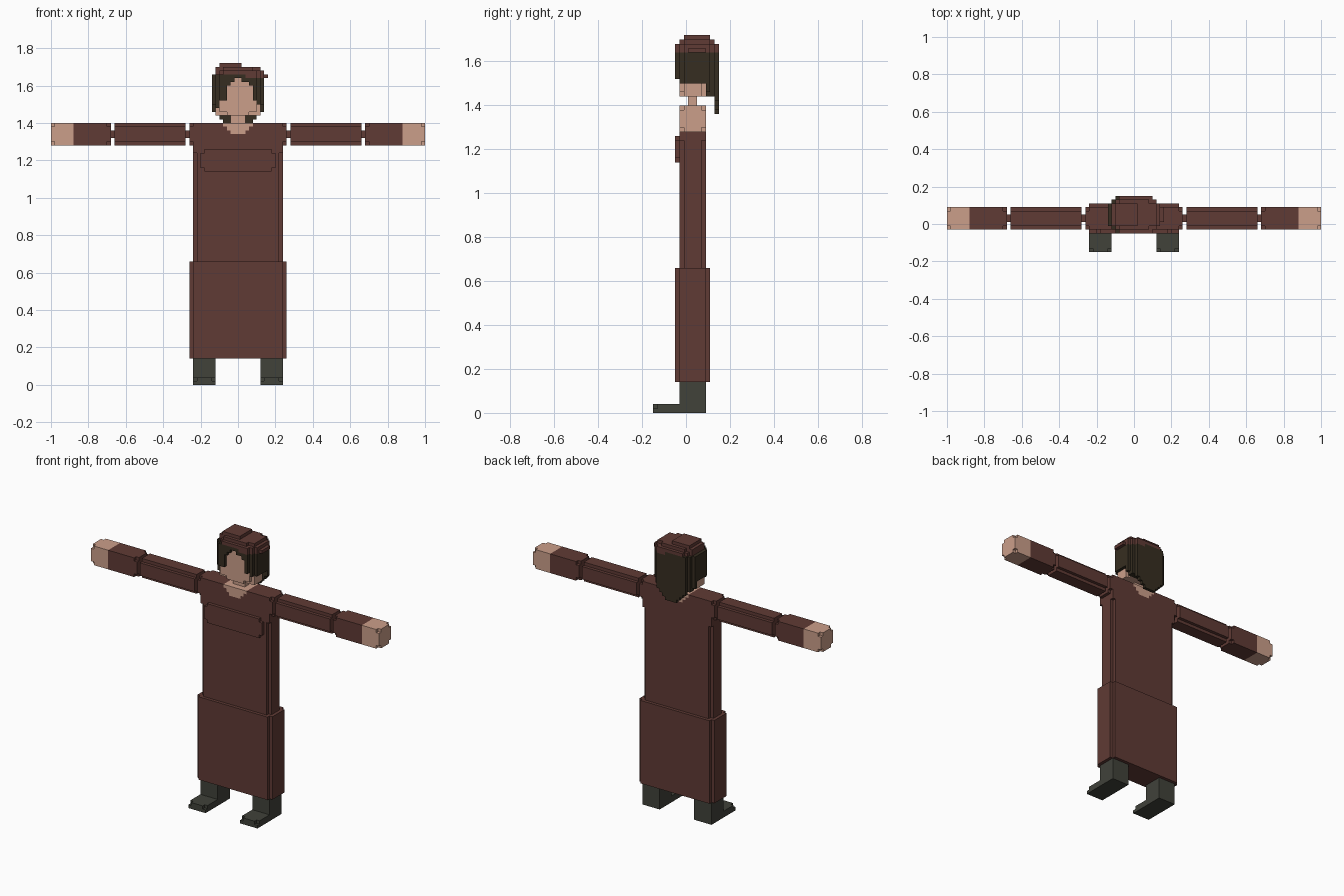
import bpy
import bmesh
import math

if "Cube" in bpy.data.objects:
    bpy.data.objects.remove(bpy.data.objects["Cube"])

U = 0.02  # block size


def material(name, rgb):
    m = bpy.data.materials.new(name)
    m.diffuse_color = (*rgb, 1.0)
    m.use_nodes = True
    m.node_tree.nodes["Principled BSDF"].inputs["Base Color"].default_value = m.diffuse_color
    return m


BROWN, SKIN, HAIR, BOOT = range(4)
MATS = [material("brown_cloth", (0.117, 0.043, 0.035)),
        material("skin", (0.60, 0.345, 0.255)),
        material("dark_hair", (0.037, 0.027, 0.015)),
        material("grey_boot", (0.052, 0.054, 0.042))]

# Unit cube corners for each outward direction
SIDES = {(1, 0, 0): ((1, 0, 0), (1, 1, 0), (1, 1, 1), (1, 0, 1)),
         (-1, 0, 0): ((0, 0, 0), (0, 0, 1), (0, 1, 1), (0, 1, 0)),
         (0, 1, 0): ((0, 1, 0), (0, 1, 1), (1, 1, 1), (1, 1, 0)),
         (0, -1, 0): ((0, 0, 0), (1, 0, 0), (1, 0, 1), (0, 0, 1)),
         (0, 0, 1): ((0, 0, 1), (1, 0, 1), (1, 1, 1), (0, 1, 1)),
         (0, 0, -1): ((0, 0, 0), (0, 1, 0), (1, 1, 0), (1, 0, 0))}


def blocks(name, lo, hi, rule):
    """Skin of the blocks in a box; rule(x, y, z) gives a material or None."""
    n = [round((hi[i] - lo[i]) / U) for i in range(3)]
    cells = {}
    for i in range(n[0]):
        for j in range(n[1]):
            for k in range(n[2]):
                c = rule(*(lo[a] + (q + 0.5) * U for a, q in enumerate((i, j, k))))
                if c is not None:
                    cells[i, j, k] = c
    bm = bmesh.new()
    verts = {}
    for cell, colour in cells.items():
        for d, corners in SIDES.items():
            if tuple(cell[a] + d[a] for a in range(3)) in cells:
                continue
            loop = []
            for c in corners:
                key = tuple(cell[a] + c[a] for a in range(3))
                if key not in verts:
                    verts[key] = bm.verts.new([lo[a] + key[a] * U for a in range(3)])
                loop.append(verts[key])
            bm.faces.new(loop).material_index = colour
    bmesh.ops.dissolve_limit(bm, angle_limit=math.radians(1), verts=bm.verts[:],
                             edges=bm.edges[:], delimit={'MATERIAL'})
    me = bpy.data.meshes.new(name)
    bm.to_mesh(me)
    bm.free()
    for m in MATS:
        me.materials.append(m)
    ob = bpy.data.objects.new(name, me)
    bpy.context.collection.objects.link(ob)
    return ob


def y_edge(y):   # outer layer of the body depth
    return y < -0.01 or y > 0.07


def z_edge(z):   # outer layer of the arm height
    return z < 1.30 or z > 1.38


# Torso with shoulders and a scooped neckline
def torso(x, y, z):
    ax = abs(x)
    if ax > 0.24 and (z < 1.28 or (y_edge(y) and z_edge(z))):
        return None
    if ax > 0.22 and z < 1.24 and y_edge(y):
        return None
    scoop = 0.08 if z > 1.38 else 0.06 if z > 1.36 else 0.04
    return SKIN if z > 1.34 and ax < scoop else BROWN


blocks("torso", (-0.26, -0.03, 0.66), (0.26, 0.09, 1.40), torso)

# Chest panel with clipped corners
blocks("chest_panel", (-0.20, -0.05, 1.14), (0.20, -0.03, 1.26),
       lambda x, y, z: None if abs(x) > 0.18 and not 1.16 < z < 1.24 else BROWN)

# Long skirt
blocks("skirt", (-0.26, -0.05, 0.14), (0.26, 0.11, 0.66),
       lambda x, y, z: None if abs(x) > 0.24 and not -0.03 < y < 0.09 else BROWN)

# Arms and boots on both sides
for side, s in (("left", 1), ("right", -1)):
    def part(name, x0, x1, y0, y1, z0, z1, rule):
        a, b = sorted((s * x0, s * x1))
        blocks(side + "_" + name, (a, y0, z0), (b, y1, z1),
               lambda x, y, z: rule(abs(x), y, z))

    part("shoulder_joint", 0.26, 0.28, 0.01, 0.05, 1.32, 1.36, lambda x, y, z: BROWN)
    part("elbow_joint", 0.66, 0.68, 0.01, 0.05, 1.32, 1.36, lambda x, y, z: BROWN)
    part("upper_arm", 0.28, 0.66, -0.03, 0.09, 1.28, 1.40,
         lambda x, y, z: None if y_edge(y) and z_edge(z) else BROWN)

    # Forearm and hand, clipped at the end corners
    def forearm(x, y, z):
        if (x < 0.70 or x > 0.98) and y_edge(y) and z_edge(z):
            return None
        return SKIN if x > 0.88 else BROWN

    part("forearm", 0.68, 1.00, -0.03, 0.09, 1.28, 1.40, forearm)

    # Boot with a flat toe
    def boot(x, y, z):
        if y < -0.03 and z > 0.04:
            return None
        if y < -0.13 and z > 0.02 and not 0.14 < x < 0.22:
            return None
        return BOOT

    part("boot", 0.12, 0.24, -0.15, 0.09, 0.0, 0.14, boot)

# Neck
blocks("neck", (-0.04, 0.01, 1.40), (0.04, 0.05, 1.44), lambda x, y, z: SKIN)


def oval(x, y, rx, ry, cy, power):
    return abs(x / rx) ** power + abs((y - cy) / ry) ** power <= 1


# Head, narrower at the chin
def head(x, y, z):
    if z < 1.46 and y < -0.01 and abs(x) > 0.06:
        return None
    return SKIN if oval(x, y, 0.125, 0.065, 0.03, 3.5) else None


blocks("head", (-0.12, -0.03, 1.44), (0.12, 0.09, 1.64), head)


# Hair: a cap open at the face, with a tapering back
def hair(x, y, z):
    ax = abs(x)
    if not oval(x, y, 0.145, 0.105, 0.05, 2.5):
        return None
    if z > 1.64 and x > 0.04:
        return None
    if oval(x, y, 0.125, 0.065, 0.03, 3.5) and z < 1.64:
        return None
    if y < 0.0:
        gap = 0.07 if z < 1.60 else 0.05 if z < 1.62 else 0.03
        if ax < gap and z < 1.64:
            return None
    if y > 0.13:
        width = 0.04 + max(0.0, z - 1.37)
        return HAIR if ax < width else None
    if y > 0.09:
        return HAIR if z > 1.44 + max(0.0, ax - 0.10) else None
    if y < -0.03:
        return HAIR if z > 1.52 else None
    return HAIR if z > (1.48 if x < 0 and y < -0.01 else 1.50) else None


blocks("hair", (-0.14, -0.05, 1.36), (0.14, 0.15, 1.66), hair)


# Soft cap, tilted toward one side
def cap(x, y, z):
    if z > 1.70:
        return BROWN if oval(x + 0.04, y, 0.065, 0.065, 0.05, 3) else None
    if z > 1.68:
        return BROWN if oval(x, y, 0.125, 0.085, 0.05, 2.5) else None
    if z > 1.66:
        return BROWN if oval(x - 0.01, y, 0.135, 0.105, 0.05, 2.5) else None
    if x > 0.14:
        return BROWN if 0.01 < y < 0.09 else None
    return BROWN if x > 0.04 and oval(x, y, 0.145, 0.105, 0.05, 2.5) else None


blocks("cap", (-0.14, -0.05, 1.64), (0.16, 0.15, 1.72), cap)
